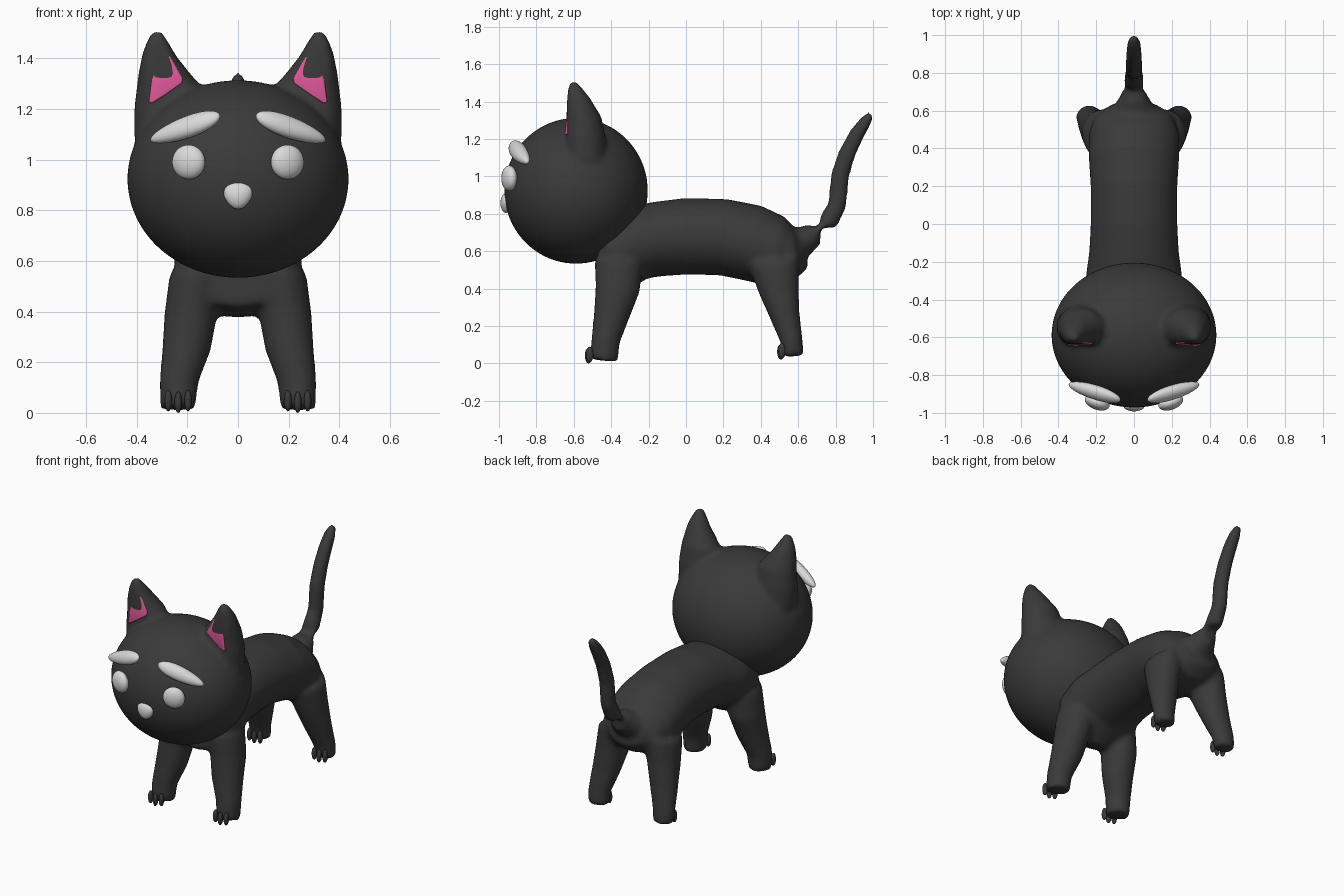
import bpy, bmesh, math
from mathutils import Vector, Matrix

if "Cube" in bpy.data.objects:
    bpy.data.objects.remove(bpy.data.objects["Cube"])


def material(name, rgb):
    m = bpy.data.materials.new(name)
    m.diffuse_color = (*rgb, 1)
    m.use_nodes = True
    m.node_tree.nodes["Principled BSDF"].inputs["Base Color"].default_value = m.diffuse_color
    return m


BLACK = material("charcoal fur", (0.042, 0.042, 0.042))
WHITE = material("soft white", (0.70, 0.70, 0.70))
PINK = material("ear pink", (0.75, 0.10, 0.32))


def loft(bm, rings, n=24, flat=1.0):
    """Tube through rings (x, y, z, half width, half depth); flat < 1 trims the front side."""
    centres = [Vector(r[:3]) for r in rings]
    loops = []
    for i, r in enumerate(rings):
        t = centres[min(i + 1, len(rings) - 1)] - centres[max(i - 1, 0)]
        t.x = 0
        v = Vector((1, 0, 0)).cross(t.normalized())
        if abs(v.y) > abs(v.z) and v.y < 0 or abs(v.z) >= abs(v.y) and v.z < 0:
            v = -v
        loop = []
        for k in range(n):
            a = 2 * math.pi * k / n
            p = centres[i] + Vector((r[3] * math.cos(a), 0, 0))
            loop.append(bm.verts.new(p + v * r[4] * max(math.sin(a), -flat)))
        loops.append(loop)
    for a, b in zip(loops, loops[1:]):
        for k in range(n):
            bm.faces.new((a[k], a[(k + 1) % n], b[(k + 1) % n], b[k]))
    bm.faces.new(loops[0][::-1])
    bm.faces.new(loops[-1])


def ellipsoid(bm, centre, radii, rot=None, u=32, v=20):
    m = Matrix.Translation(centre) @ (rot or Matrix()) @ Matrix.Diagonal((*radii, 1))
    return bmesh.ops.create_uvsphere(bm, u_segments=u, v_segments=v, radius=1, matrix=m)["verts"]


def finish(name, bm, mat, voxel=0, smooth=0):
    bmesh.ops.recalc_face_normals(bm, faces=bm.faces)
    for f in bm.faces:
        f.smooth = True
    me = bpy.data.meshes.new(name)
    bm.to_mesh(me)
    bm.free()
    me.materials.append(mat)
    ob = bpy.data.objects.new(name, me)
    bpy.context.collection.objects.link(ob)
    if voxel:
        r = ob.modifiers.new("fuse", "REMESH")
        r.mode, r.voxel_size, r.use_smooth_shade = "VOXEL", voxel, True
        s = ob.modifiers.new("soften", "SMOOTH")
        s.factor, s.iterations = 0.5, smooth
    return ob


# Body with legs and tail, fused into one smooth skin
bm = bmesh.new()
loft(bm, [(0, -.47, .58, .20, .16), (0, -.40, .58, .25, .22), (0, -.27, .645, .255, .20),
          (0, -.15, .665, .238, .20), (0, 0, .68, .23, .205), (0, .2, .675, .23, .205),
          (0, .35, .645, .24, .205), (0, .48, .60, .24, .19), (0, .58, .585, .20, .14),
          (0, .63, .60, .12, .09)], 32)
for s in (-1, 1):
    front = [(.16, -.36, .55, .11, .13), (.185, -.365, .40, .105, .12), (.203, -.40, .25, .097, .095),
             (.233, -.43, .12, .077, .077), (.237, -.44, .015, .070, .077)]
    rear = [(.16, .47, .55, .11, .14), (.185, .495, .40, .10, .11), (.21, .53, .25, .088, .08),
            (.235, .565, .12, .072, .06), (.237, .572, .038, .067, .057)]
    for leg in (front, rear):
        loft(bm, [(s * x, *rest) for x, *rest in leg])
loft(bm, [(0, .52, .63, .13, .10), (0, .62, .645, .11, .085), (0, .68, .69, .07, .065),
          (0, .76, .755, .052, .056), (0, .81, .85, .047, .05), (0, .822, 1.0, .047, .05),
          (0, .86, 1.12, .046, .047), (0, .91, 1.22, .043, .043), (0, .96, 1.295, .037, .035),
          (0, .99, 1.335, .025, .02)], 20)
finish("body", bm, BLACK, .016, 9)

# Head with ears, fused
bm = bmesh.new()
ellipsoid(bm, (0, -.588, .923), (.437, .384, .39), u=64, v=40)
for s in (-1, 1):
    ear = [(.27, -.54, 1.08, .14, .12), (.275, -.545, 1.2, .135, .115), (.277, -.555, 1.3, .122, .105),
           (.298, -.572, 1.36, .092, .085), (.312, -.583, 1.41, .068, .068),
           (.318, -.597, 1.46, .046, .045), (.320, -.608, 1.505, .022, .022)]
    loft(bm, [(s * x, *rest) for x, *rest in ear], 32, .8)
finish("head", bm, BLACK, .015, 8)

for s, side in ((-1, "left"), (1, "right")):
    # Inner ear: rounded triangular plate leaning back
    bm = bmesh.new()
    tri = [(.285, 1.44), (.315, 1.44), (.335, 1.36), (.352, 1.225), (.338, 1.222),
           (.28, 1.26), (.222, 1.30), (.218, 1.32), (.255, 1.385)]
    rims = []
    for off in (0, .03):
        rims.append([bm.verts.new((s * x, -.648 + (z - 1.22) * .10 + off, z)) for x, z in tri])
    bm.faces.new(rims[0])
    bm.faces.new(rims[1][::-1])
    for k in range(len(tri)):
        j = (k + 1) % len(tri)
        bm.faces.new((rims[0][k], rims[1][k], rims[1][j], rims[0][j]))
    ob = finish(side + "_inner_ear", bm, PINK)
    bev = ob.modifiers.new("round", "BEVEL")
    bev.width, bev.segments = .006, 2

    # Eye, turned to follow the head
    bm = bmesh.new()
    ellipsoid(bm, (s * .195, -.945, .99), (.068, .038, .068), Matrix.Rotation(s * .35, 4, "Z"))
    finish(side + "_eye", bm, WHITE)

    # Brow: long drooping ellipsoid, thinner at its outer end
    bm = bmesh.new()
    along = Vector((s * .275, .085, -.10)).normalized()
    out = Vector((s * .25, -.80, .50))
    out = (out - along * out.dot(along)).normalized()
    up = out.cross(along)
    rot = Matrix((along, up, out)).transposed().to_4x4()
    verts = ellipsoid(bm, (0, 0, 0), (.152, .045, .036))
    for v in verts:
        v.co.y *= 1 - 1.2 * v.co.x
    bmesh.ops.transform(bm, verts=verts, matrix=Matrix.Translation((s * .208, -.89, 1.125)) @ rot)
    finish(side + "_brow", bm, WHITE)

    # Claws, three on each paw
    for paw, y, z in (("front", -.515, .048), ("rear", .513, .068)):
        bm = bmesh.new()
        for k, x in enumerate((.197, .236, .275)):
            ellipsoid(bm, (s * x, y - (.006 if k == 1 else 0), z - (.006 if k == 1 else 0)),
                      (.015, .02, .042), u=12, v=8)
        finish(f"{side}_{paw}_claws", bm, BLACK)

# Nose, narrowing towards the bottom
bm = bmesh.new()
for v in ellipsoid(bm, (0, -.962, .857), (.055, .03, .053)):
    v.co.x *= 1 + 4.5 * (v.co.z - .857)
finish("nose", bm, WHITE)
